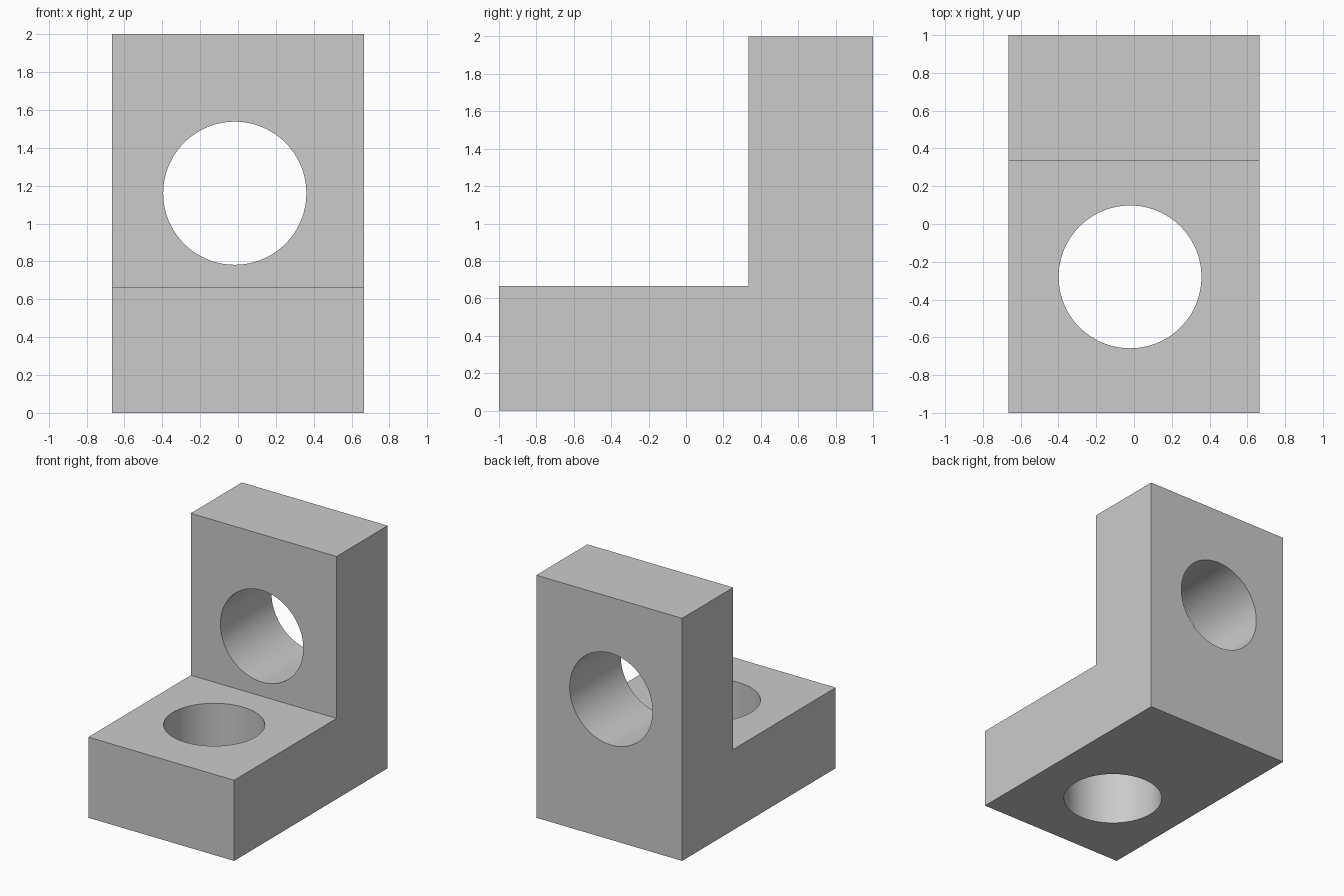
import bpy, bmesh, math

if "Cube" in bpy.data.objects:
    bpy.data.objects.remove(bpy.data.objects["Cube"])

HALF_W = 0.665
HOLE_R = 0.378

# L-shaped bracket: side profile (y, z) extruded along x
profile = [(-1, 0), (1, 0), (1, 2), (0.335, 2), (0.335, 0.665), (-1, 0.665)]
bm = bmesh.new()
face = bm.faces.new([bm.verts.new((-HALF_W, y, z)) for y, z in profile])
ext = bmesh.ops.extrude_face_region(bm, geom=[face])
new_verts = [g for g in ext["geom"] if isinstance(g, bmesh.types.BMVert)]
bmesh.ops.translate(bm, verts=new_verts, vec=(2 * HALF_W, 0, 0))
bmesh.ops.recalc_face_normals(bm, faces=bm.faces)
mesh = bpy.data.meshes.new("angle_bracket")
bm.to_mesh(mesh)
bm.free()
bracket = bpy.data.objects.new("angle_bracket", mesh)
bpy.context.collection.objects.link(bracket)


def drill(name, location, rotation):
    """Cut a round through-hole in the bracket."""
    bpy.ops.mesh.primitive_cylinder_add(vertices=96, radius=HOLE_R, depth=1.0,
                                        location=location, rotation=rotation)
    cutter = bpy.context.object
    cutter.name = name
    cutter.hide_render = True
    mod = bracket.modifiers.new(name, 'BOOLEAN')
    mod.operation = 'DIFFERENCE'
    mod.solver = 'EXACT'
    mod.object = cutter
    bpy.ops.object.select_all(action='DESELECT')
    bpy.context.view_layer.objects.active = bracket
    bracket.select_set(True)
    bpy.ops.object.modifier_apply(modifier=mod.name)
    bpy.data.objects.remove(cutter, do_unlink=True)


# Hole through the upright plate, then through the base plate
drill("upright_hole", (-0.017, 0.6675, 1.16), (math.pi / 2, 0, 0))
drill("base_hole", (-0.021, -0.28, 0.3325), (0, 0, 0))

# Smooth hole walls, crisp edges
bpy.ops.object.shade_smooth_by_angle(angle=math.radians(30))
